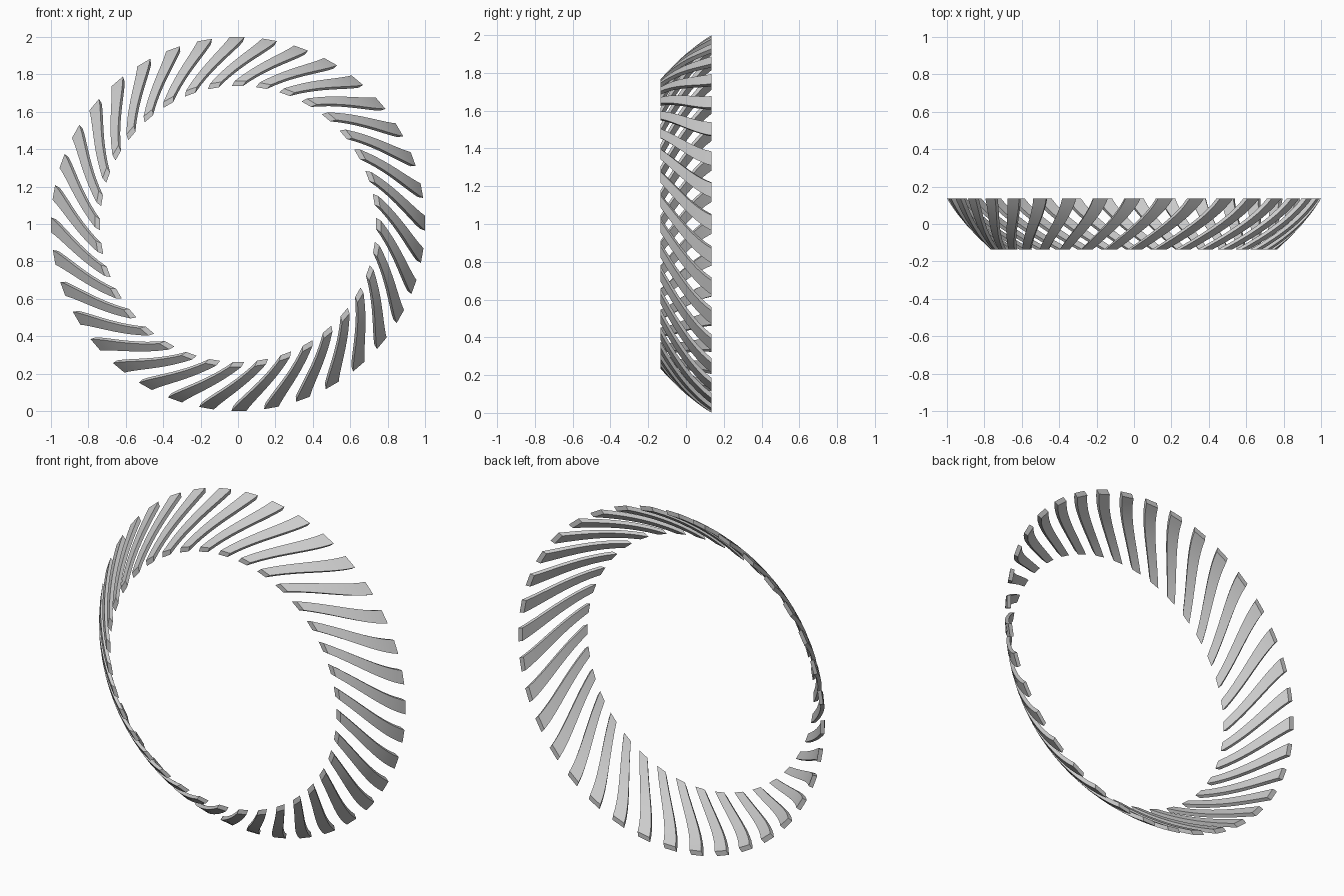
import bpy, bmesh
from math import sin, cos, radians

cube = bpy.data.objects.get("Cube")
if cube:
    bpy.data.objects.remove(cube)

COUNT = 36            # slats around the ring
STEPS = 10            # segments along a slat
HALF_DEPTH = 0.136
R_FRONT, R_BACK, BULGE = 0.765, 1.0, 0.018
TWIST_FRONT, TWIST_BACK, TWIST_BOW = -19.0, -0.3, 2.9
HALF_WIDTH = 2.3      # degrees
THICK, SKEW_FRONT, SKEW_BACK = 0.027, 1.3, 0.5

# Plain grey material
grey = bpy.data.materials.new("light_grey")
grey.use_nodes = True
colour = (0.6, 0.6, 0.6, 1)
grey.diffuse_color = colour
grey.node_tree.nodes["Principled BSDF"].inputs["Base Color"].default_value = colour


def ring_point(radius, bearing, y):
    a = radians(bearing)
    return radius * sin(a), y, 1 + radius * cos(a)


def blend(a, b, t, bow=0):
    return a + (b - a) * t + bow * 4 * t * (1 - t)


def section(t, turn):
    """Four corners of a slat at fraction t from front to back."""
    y = HALF_DEPTH * (2 * t - 1)
    r = blend(R_FRONT, R_BACK, t, BULGE)
    mid = turn + blend(TWIST_FRONT, TWIST_BACK, t, TWIST_BOW)
    inner = mid - blend(SKEW_FRONT, SKEW_BACK, t)
    return [ring_point(r, mid - HALF_WIDTH, y),
            ring_point(r, mid + HALF_WIDTH, y),
            ring_point(r - THICK, inner + HALF_WIDTH, y),
            ring_point(r - THICK, inner - HALF_WIDTH, y)]


def make_slat(index):
    bm = bmesh.new()
    rows = [[bm.verts.new(p) for p in section(i / STEPS, index * 360 / COUNT)]
            for i in range(STEPS + 1)]
    for a, b in zip(rows, rows[1:]):
        for k in range(4):
            n = (k + 1) % 4
            bm.faces.new((a[k], a[n], b[n], b[k]))
    bm.faces.new(rows[0])
    bm.faces.new(rows[-1][::-1])
    bmesh.ops.recalc_face_normals(bm, faces=bm.faces)
    mesh = bpy.data.meshes.new(f"slat_{index + 1:02d}")
    bm.to_mesh(mesh)
    bm.free()
    mesh.materials.append(grey)
    slat = bpy.data.objects.new(mesh.name, mesh)
    bpy.context.collection.objects.link(slat)
    return slat


# Ring of swept slats
bpy.ops.object.select_all(action="DESELECT")
for i in range(COUNT):
    slat = make_slat(i)
    slat.select_set(True)
    bpy.context.view_layer.objects.active = slat
bpy.ops.object.shade_smooth_by_angle(angle=radians(30))
